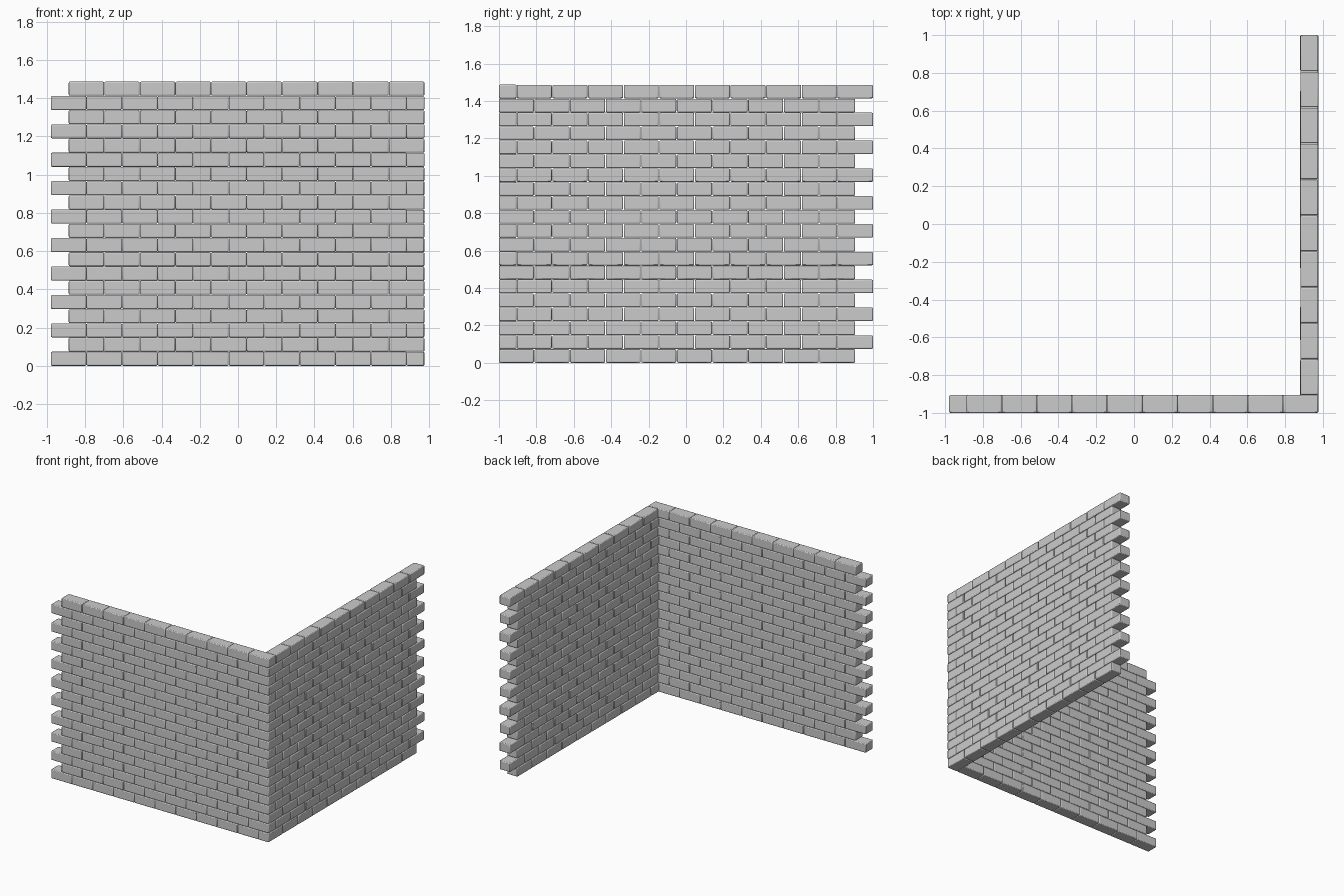
import bpy, bmesh, random
from mathutils import Matrix, Vector

if "Cube" in bpy.data.objects:
    bpy.data.objects.remove(bpy.data.objects["Cube"])

random.seed(4)
COURSES, PER_ROW = 20, 10
PITCH_Z = 0.0744          # course height
DEPTH = 0.094             # wall thickness
BEVEL = 0.006


def brick(bm, lo, hi):
    lo, hi = Vector(lo), Vector(hi)
    size = hi - lo
    mat = Matrix.Translation((lo + hi) / 2) @ Matrix.Diagonal((*size, 1))
    bmesh.ops.create_cube(bm, size=1, matrix=mat)


def finish(bm, name):
    mesh = bpy.data.meshes.new(name)
    bm.to_mesh(mesh)
    bm.free()
    ob = bpy.data.objects.new(name, mesh)
    bpy.context.collection.objects.link(ob)
    # softened brick edges
    mod = ob.modifiers.new("worn_edges", 'BEVEL')
    mod.width = BEVEL
    mod.segments = 2
    bpy.context.view_layer.objects.active = ob
    ob.select_set(True)
    bpy.ops.object.shade_smooth_by_angle(angle=0.6)
    ob.select_set(False)


# Front wall: tight courses, odd ones run through the corner
bm = bmesh.new()
step = 0.1862
for row in range(COURSES):
    start = -0.979 if row % 2 == 0 else 0.976 - PER_ROW * step
    z = row * PITCH_Z
    for i in range(PER_ROW):
        x = start + i * step
        brick(bm, (x, -1, z), (x + step - 0.001, -1 + DEPTH, z + PITCH_Z - 0.001))
finish(bm, "front_wall")

# Side wall: slightly looser courses, even ones run through the corner
bm = bmesh.new()
step, gap = 0.1904, 0.004
for row in range(COURSES):
    start = -1.0 if row % 2 == 0 else 1.0 - PER_ROW * step
    z = row * PITCH_Z
    for i in range(PER_ROW):
        y = start + i * step
        out = random.uniform(-0.002, 0)
        brick(bm, (0.882 + out, y, z),
              (0.976 + out, y + step - (gap if i < PER_ROW - 1 else 0), z + PITCH_Z - 0.002))
finish(bm, "side_wall")
